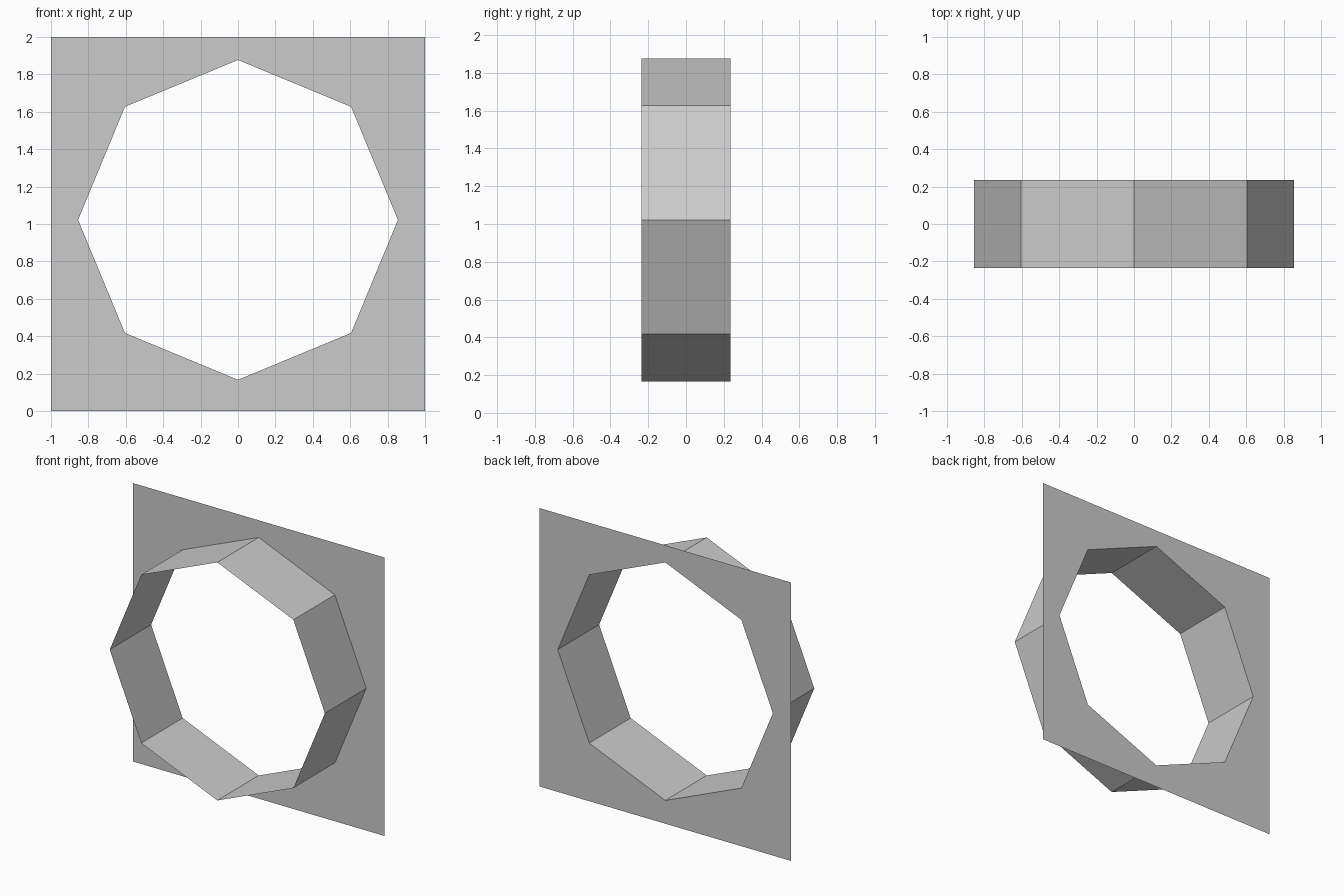
import bpy
from math import sin, cos, pi

if "Cube" in bpy.data.objects:
    bpy.data.objects.remove(bpy.data.objects["Cube"])

SIDES, RADIUS, CENTRE_Z, HALF_DEPTH = 8, 0.855, 1.022, 0.235


def octagon(y):
    return [(RADIUS * sin(2 * pi * i / SIDES), y, CENTRE_Z + RADIUS * cos(2 * pi * i / SIDES))
            for i in range(SIDES)]


def square(y):
    # corners and edge midpoints, in the same order as the octagon
    return [(round(1.4 * sin(2 * pi * i / SIDES)) if i % 2 == 0 else (1 if i < 4 else -1), y,
             1 + (1 if i in (7, 0, 1) else -1 if i in (3, 4, 5) else 0))
            for i in range(SIDES)]


def bridge(name, loop_a, loop_b):
    n = len(loop_a)
    faces = [(i, (i + 1) % n, n + (i + 1) % n, n + i) for i in range(n)]
    mesh = bpy.data.meshes.new(name)
    mesh.from_pydata(loop_a + loop_b, [], faces)
    obj = bpy.data.objects.new(name, mesh)
    bpy.context.collection.objects.link(obj)
    return obj


# Flat square wall panel with an octagonal opening, at the back
bridge("wall_panel", octagon(HALF_DEPTH), square(HALF_DEPTH))

# Open octagonal sleeve projecting forward from the opening
bridge("opening_sleeve", octagon(-HALF_DEPTH), octagon(HALF_DEPTH))
